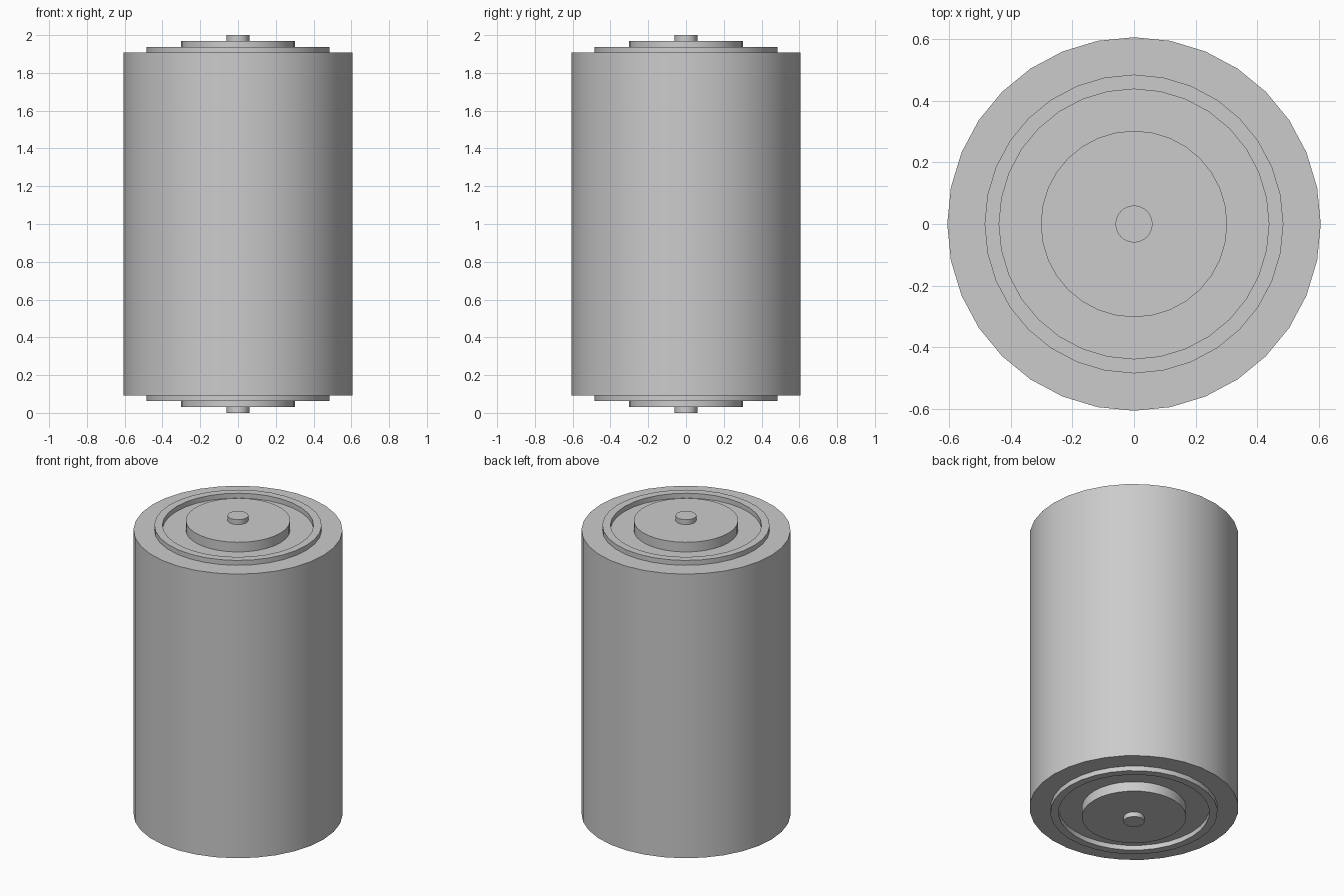
import bpy
import bmesh
from math import cos, sin, tau

cube = bpy.data.objects.get("Cube")
if cube:
    bpy.data.objects.remove(cube, do_unlink=True)

SIDES = 32
MID = 1.0  # mirror height for the two ends

grey = bpy.data.materials.new("plain_grey")
grey.use_nodes = True
color = (0.6, 0.6, 0.6, 1)
grey.diffuse_color = color
grey.node_tree.nodes["Principled BSDF"].inputs["Base Color"].default_value = color


def finish(name, bm):
    bmesh.ops.recalc_face_normals(bm, faces=bm.faces)
    mesh = bpy.data.meshes.new(name)
    bm.to_mesh(mesh)
    bm.free()
    mesh.materials.append(grey)
    obj = bpy.data.objects.new(name, mesh)
    bpy.context.collection.objects.link(obj)
    bpy.ops.object.select_all(action='DESELECT')
    obj.select_set(True)
    bpy.context.view_layer.objects.active = obj
    bpy.ops.object.shade_smooth_by_angle()
    return obj


def circle(bm, r, z):
    return [bm.verts.new((r * cos(tau * i / SIDES), r * sin(tau * i / SIDES), z))
            for i in range(SIDES)]


def bridge(bm, a, b):
    for i in range(SIDES):
        j = (i + 1) % SIDES
        bm.faces.new((a[i], a[j], b[j], b[i]))


def disc(name, r, z0, z1):
    bm = bmesh.new()
    low, high = circle(bm, r, z0), circle(bm, r, z1)
    bridge(bm, low, high)
    bm.faces.new(low)
    bm.faces.new(high)
    return finish(name, bm)


def ring(name, r_out, r_in, z0, z1):
    bm = bmesh.new()
    loops = [circle(bm, r, z) for r, z in
             ((r_out, z0), (r_out, z1), (r_in, z1), (r_in, z0))]
    for k in range(4):
        bridge(bm, loops[k], loops[(k + 1) % 4])
    return finish(name, bm)


# Main drum
disc("drum_body", 0.605, 0.093, 1.907)

# Matching raised rim, hub and axle pin on both ends
for end, side in (("top", 1), ("bottom", -1)):
    def level(h):
        return MID + side * h
    ring(end + "_rim", 0.484, 0.437, level(0.907), level(0.938))
    disc(end + "_hub", 0.302, level(0.907), level(0.969))
    disc(end + "_axle_pin", 0.06, level(0.969), level(1.0))
